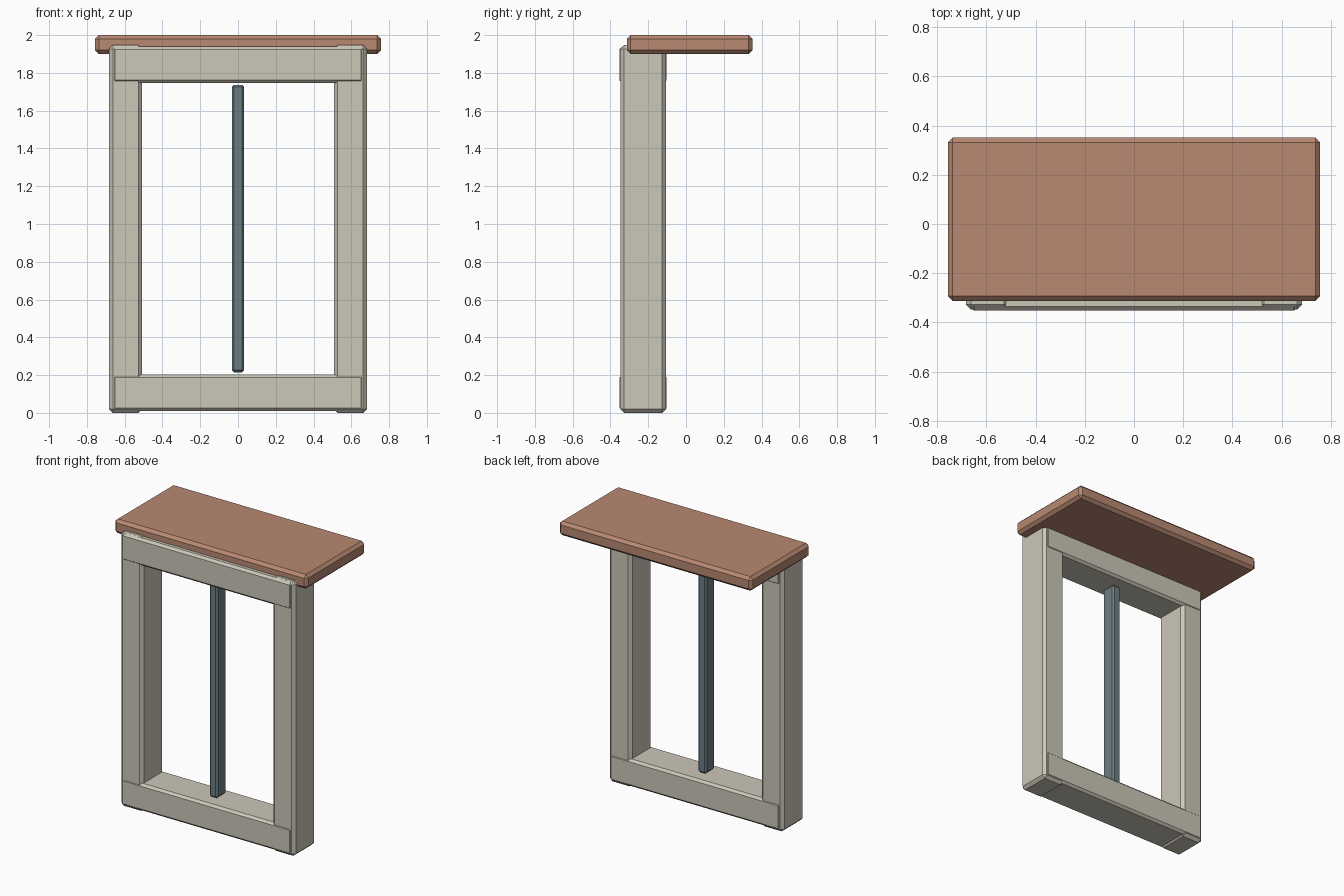
import bpy
import bmesh

if "Cube" in bpy.data.objects:
    bpy.data.objects.remove(bpy.data.objects["Cube"])


def material(name, color):
    m = bpy.data.materials.new(name)
    m.diffuse_color = (*color, 1)
    m.use_nodes = True
    m.node_tree.nodes["Principled BSDF"].inputs["Base Color"].default_value = m.diffuse_color
    return m


FRAME = material("frame_paint", (0.60, 0.57, 0.48))
SILL = material("sill_wood", (0.48, 0.25, 0.17))
BAR = material("bar_metal", (0.15, 0.21, 0.23))


def block(name, lo, hi, chamfer, mat):
    """Chamfered box spanning the corners lo..hi."""
    bm = bmesh.new()
    bmesh.ops.create_cube(bm, size=1)
    for v in bm.verts:
        v.co = [hi[i] if v.co[i] > 0 else lo[i] for i in range(3)]
    mesh = bpy.data.meshes.new(name)
    bm.to_mesh(mesh)
    bm.free()
    mesh.materials.append(mat)
    obj = bpy.data.objects.new(name, mesh)
    bpy.context.collection.objects.link(obj)
    bev = obj.modifiers.new("chamfer", 'BEVEL')
    bev.width = chamfer
    bev.segments = 1
    return obj


# Upright posts
block("left_post", (-0.683, -0.348, 0), (-0.508, -0.106, 1.947), 0.02, FRAME)
block("right_post", (0.508, -0.348, 0), (0.683, -0.106, 1.947), 0.02, FRAME)

# Rails, standing slightly proud of the posts
for name, z0, z1 in (("bottom_rail", 0.01, 0.203), ("top_rail", 1.746, 1.94)):
    block(name, (-0.667, -0.352, z0), (0.667, -0.102, z1), 0.016, FRAME)

# Central bar
block("center_bar", (-0.033, -0.28, 0.215), (0.033, -0.175, 1.737), 0.012, BAR)

# Overhanging top board
block("top_board", (-0.757, -0.313, 1.90), (0.757, 0.352, 2.0), 0.02, SILL)
